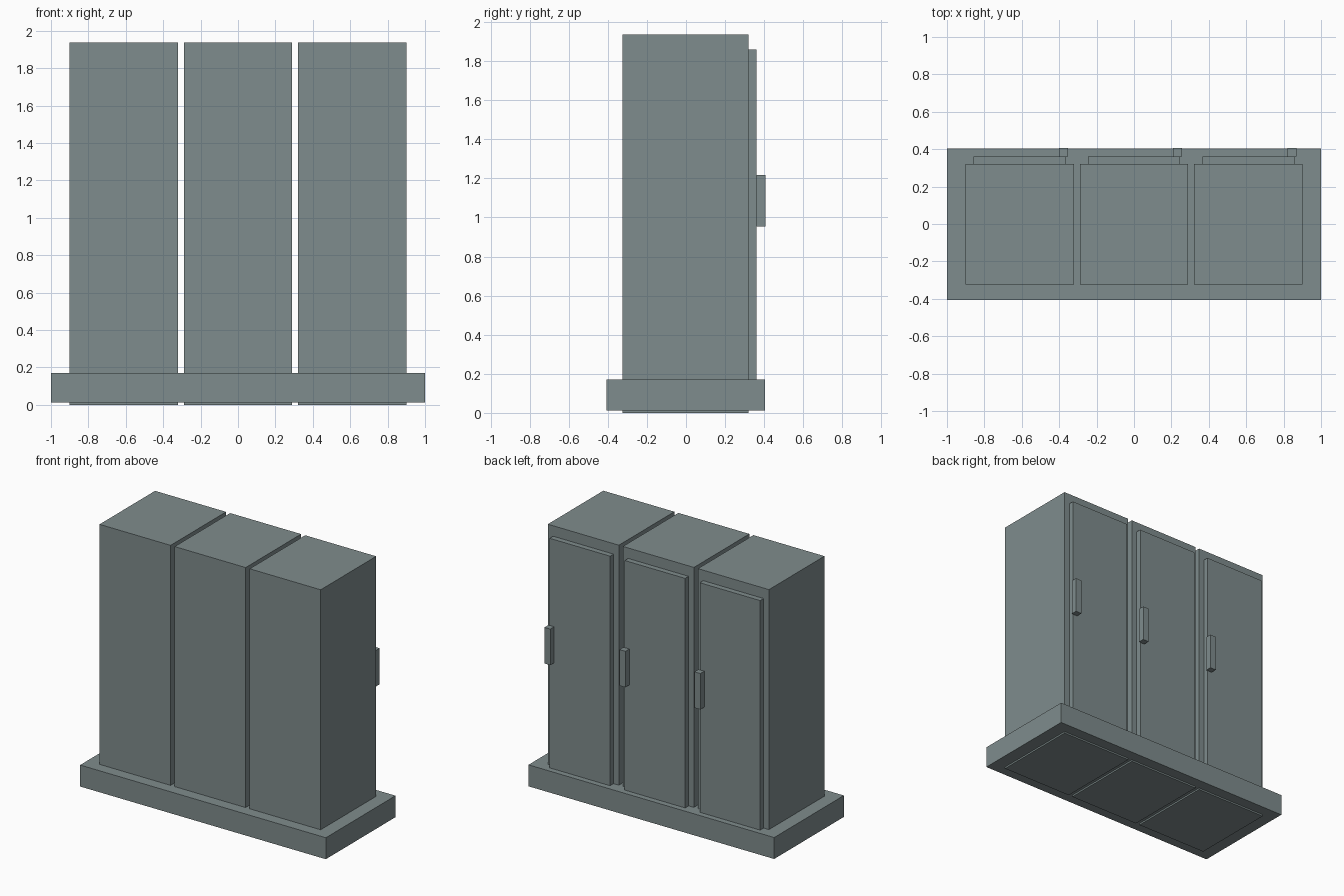
import bpy
import bmesh
from mathutils import Vector

if "Cube" in bpy.data.objects:
    bpy.data.objects.remove(bpy.data.objects["Cube"])

grey = bpy.data.materials.new("cool_grey")
grey.diffuse_color = (0.212, 0.262, 0.266, 1.0)
grey.use_nodes = True
grey.node_tree.nodes["Principled BSDF"].inputs["Base Color"].default_value = grey.diffuse_color


def box(name, lo, hi):
    """Axis-aligned box between two corners."""
    lo, hi = Vector(lo), Vector(hi)
    bm = bmesh.new()
    bmesh.ops.create_cube(bm, size=1)
    bmesh.ops.scale(bm, vec=hi - lo, verts=bm.verts)
    bmesh.ops.translate(bm, vec=(lo + hi) / 2, verts=bm.verts)
    mesh = bpy.data.meshes.new(name)
    bm.to_mesh(mesh)
    bm.free()
    mesh.materials.append(grey)
    obj = bpy.data.objects.new(name, mesh)
    bpy.context.collection.objects.link(obj)
    return obj


# plinth under all the cabinets
box("plinth", (-1, -0.407, 0.012), (1, 0.403, 0.17))

# three cabinets, each with a door and handle on the +y side
for i in range(3):
    x = (i - 1) * 0.611
    n = i + 1
    box(f"cabinet_{n}", (x - 0.289, -0.324, 0), (x + 0.289, 0.321, 1.936))
    box(f"door_{n}", (x - 0.246, 0.31, 0.077), (x + 0.246, 0.361, 1.859))
    box(f"handle_{n}", (x + 0.209, 0.361, 0.953), (x + 0.257, 0.407, 1.218))
